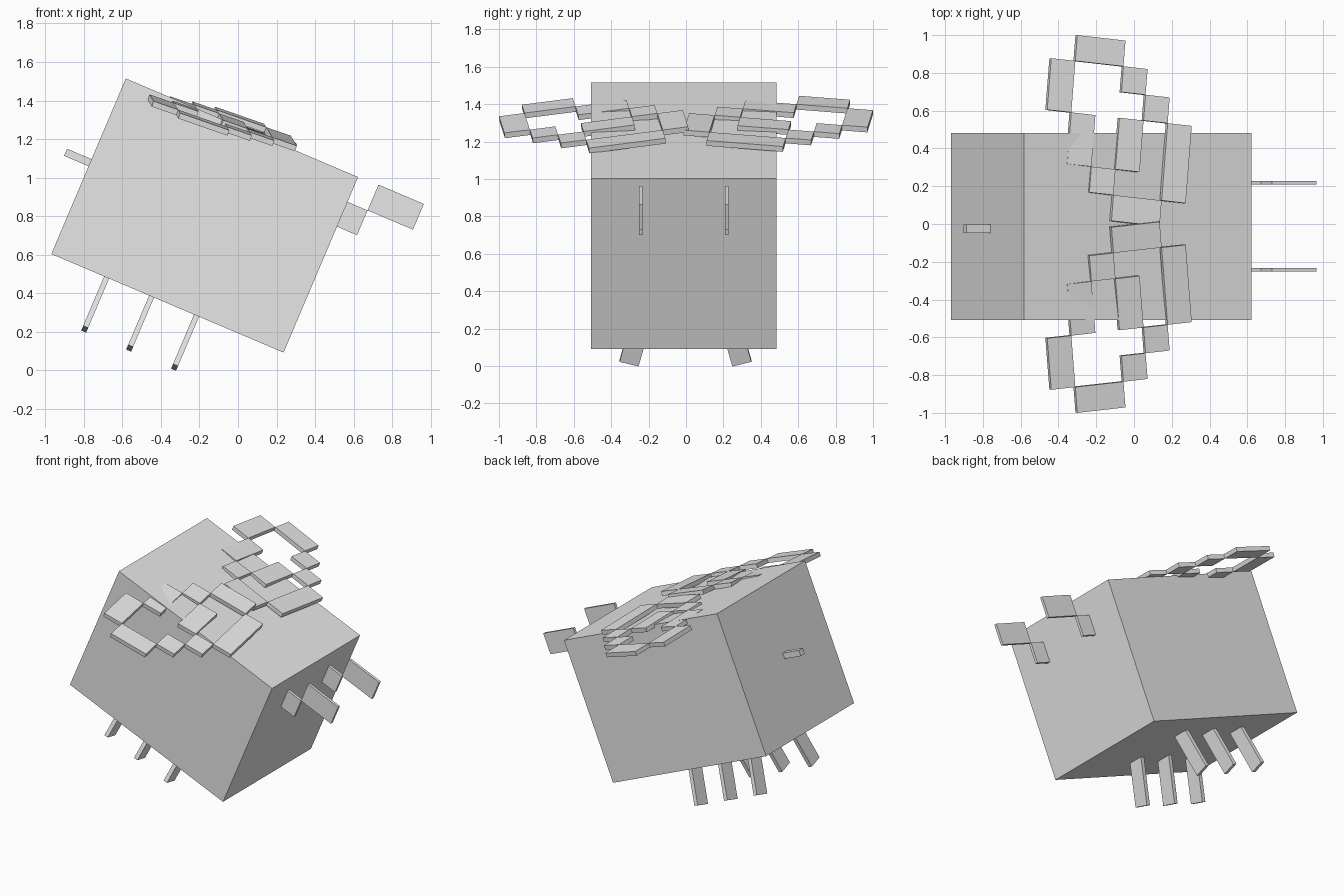
import bpy
import bmesh
from math import radians, sin, cos
from mathutils import Matrix, Vector

cube = bpy.data.objects.get("Cube")
if cube:
    bpy.data.objects.remove(cube, do_unlink=True)

grey = bpy.data.materials.new("light_grey")
grey.use_nodes = True
grey.diffuse_color = (0.8, 0.8, 0.8, 1)
grey.node_tree.nodes["Principled BSDF"].inputs["Base Color"].default_value = (0.8, 0.8, 0.8, 1)

# Tilted frame shared by the body, legs, feelers and sting
FRAME = Matrix.Translation((-0.173, -0.012, 0.803)) @ Matrix.Rotation(radians(23), 4, 'Y')


def add_block(bm, corner, a, b, c):
    """Box spanned by three edge vectors from one corner."""
    m = Matrix((a, b, c)).transposed().to_4x4()
    m.translation = Vector(corner) + (Vector(a) + Vector(b) + Vector(c)) / 2
    bmesh.ops.create_cube(bm, size=1, matrix=m)


def add_span(bm, lo, hi):
    """Axis-aligned box between two corners."""
    d = Vector(hi) - Vector(lo)
    add_block(bm, lo, (d.x, 0, 0), (0, d.y, 0), (0, 0, d.z))


def finish(bm, name, frame=None):
    bmesh.ops.recalc_face_normals(bm, faces=bm.faces)
    mesh = bpy.data.meshes.new(name)
    bm.to_mesh(mesh)
    bm.free()
    mesh.materials.append(grey)
    obj = bpy.data.objects.new(name, mesh)
    if frame:
        obj.matrix_world = frame
    bpy.context.collection.objects.link(obj)


# Body
bm = bmesh.new()
add_span(bm, (-0.655, -0.495, -0.495), (0.655, 0.495, 0.495))
finish(bm, "body", FRAME)

# Sting
bm = bmesh.new()
add_span(bm, (-0.793, -0.036, 0), (-0.64, 0.01, 0.04))
finish(bm, "sting", FRAME)

for side, s in (("left", 1), ("right", -1)):
    # Stepped feeler
    bm = bmesh.new()
    y = s * 0.23
    add_span(bm, (0.64, y - 0.01, 0.215), (0.768, y + 0.01, 0.355))
    add_span(bm, (0.768, y - 0.01, 0.355), (1.024, y + 0.01, 0.5))
    finish(bm, "feeler_" + side, FRAME)

    # Three splayed legs
    t = radians(15)
    for i, place in enumerate(("rear", "middle", "front")):
        bm = bmesh.new()
        u = -0.343 + i * 0.2535
        add_block(bm, (u - 0.014, s * 0.251 + 0.009, -0.8), (0.028, 0, 0),
                  Vector((0, s * cos(t), sin(t))) * 0.105,
                  Vector((0, -s * sin(t), cos(t))) * 0.36)
        finish(bm, f"leg_{place}_{side}", FRAME)

# Wings: outline strips on a grid as column, row, columns wide, rows long
STRIPS = [(1, 0, 2, 1), (0, 1, 1, 2), (3, 1, 1, 1), (4, 2, 1, 1), (1, 3, 1, 2),
          (2, 5, 1, 1), (3, 3, 1, 2), (5, 3, 1, 3), (3, 6, 2, 1)]

for side, s, droop in (("left", 1, -0.05), ("right", -1, -0.10)):
    def on_plane(x, y):
        return Vector((x, s * y, 1.227 - 0.36 * (x - 0.18) + droop * (y - 0.35)))

    origin = on_plane(-0.4275, 1.014)
    col = on_plane(-0.3, 0.9997) - origin
    row = on_plane(-0.4381, 0.8777) - origin
    down = col.cross(row).normalized() * 0.03
    if down.z > 0:
        down = -down
    bm = bmesh.new()
    for c, r, w, l in STRIPS:
        add_block(bm, origin + col * c + row * r, col * w, row * l, down)
    finish(bm, "wing_" + side)
